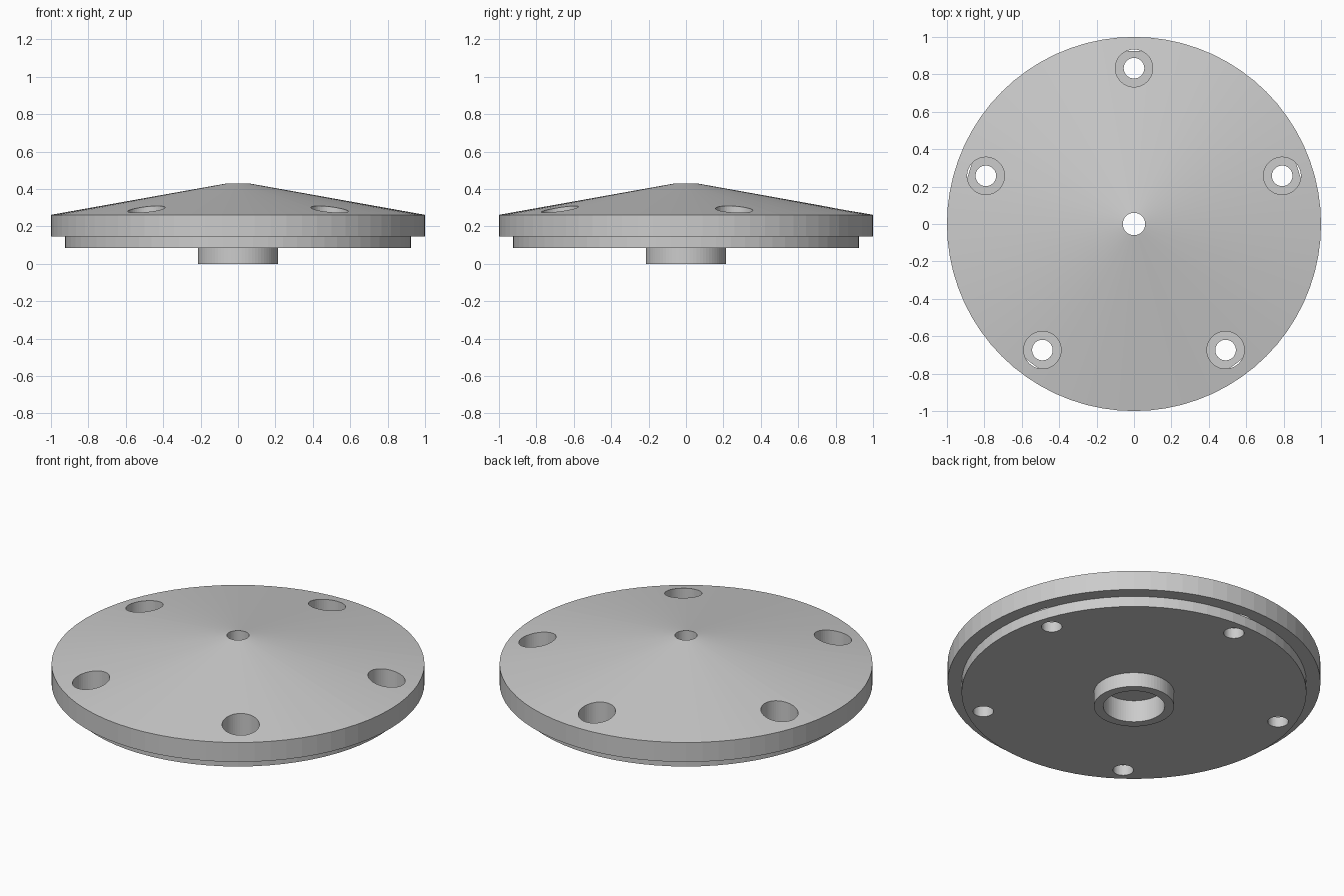
import bpy, bmesh, math

SEGMENTS = 72

cube = bpy.data.objects.get("Cube")
if cube:
    bpy.data.objects.remove(cube, do_unlink=True)

grey = bpy.data.materials.new("plain grey")
grey.use_nodes = True
colour = (0.6, 0.6, 0.6, 1)
grey.diffuse_color = colour
grey.node_tree.nodes["Principled BSDF"].inputs["Base Color"].default_value = colour


def lathe(name, profile, segments, location=(0, 0, 0)):
    """Revolve a closed (radius, z) outline about the z axis."""
    bm = bmesh.new()
    verts = [bm.verts.new((r, 0, z)) for r, z in profile]
    edges = [bm.edges.new((verts[i - 1], verts[i])) for i in range(len(verts))]
    bmesh.ops.spin(bm, geom=verts + edges, cent=(0, 0, 0), axis=(0, 0, 1),
                   angle=math.tau, steps=segments, use_merge=True)
    bmesh.ops.remove_doubles(bm, verts=bm.verts, dist=1e-5)
    bmesh.ops.recalc_face_normals(bm, faces=bm.faces)
    mesh = bpy.data.meshes.new(name)
    bm.to_mesh(mesh)
    bm.free()
    mesh.materials.append(grey)
    obj = bpy.data.objects.new(name, mesh)
    obj.location = location
    bpy.context.collection.objects.link(obj)
    return obj


# Conical cover: centre hole, sloped top, rim, stepped spigot, hollow boss
cover = lathe("conical_cover", [
    (0.06, 0.43), (1.0, 0.262), (1.0, 0.147), (0.925, 0.147),
    (0.925, 0.085), (0.215, 0.085), (0.215, 0.0), (0.165, 0.0),
    (0.165, 0.13), (0.06, 0.13)], SEGMENTS)

# Five counterbored screw holes
cutters = []
for i in range(5):
    a = math.pi / 2 + i * math.tau / 5
    cutter = lathe(f"screw_hole_cutter_{i + 1}", [
        (0, -0.1), (0.055, -0.1), (0.055, 0.147),
        (0.1, 0.147), (0.1, 0.6), (0, 0.6)], 48,
        (0.833 * math.cos(a), 0.833 * math.sin(a), 0))
    # Keep the surface only, without the edge along the axis
    bm = bmesh.new()
    bm.from_mesh(cutter.data)
    bmesh.ops.delete(bm, geom=[e for e in bm.edges if not e.link_faces], context='EDGES')
    bmesh.ops.recalc_face_normals(bm, faces=bm.faces)
    bm.to_mesh(cutter.data)
    bm.free()
    cutter.hide_render = True
    cutters.append(cutter)
    mod = cover.modifiers.new("screw hole", 'BOOLEAN')
    mod.object = cutter
    mod.operation = 'DIFFERENCE'
    mod.solver = 'EXACT'

# Apply the cuts and remove the cutters
bpy.context.view_layer.update()
cut_mesh = bpy.data.meshes.new_from_object(
    cover.evaluated_get(bpy.context.evaluated_depsgraph_get()))
cover.modifiers.clear()
cover.data = cut_mesh
for cutter in cutters:
    bpy.data.objects.remove(cutter, do_unlink=True)
